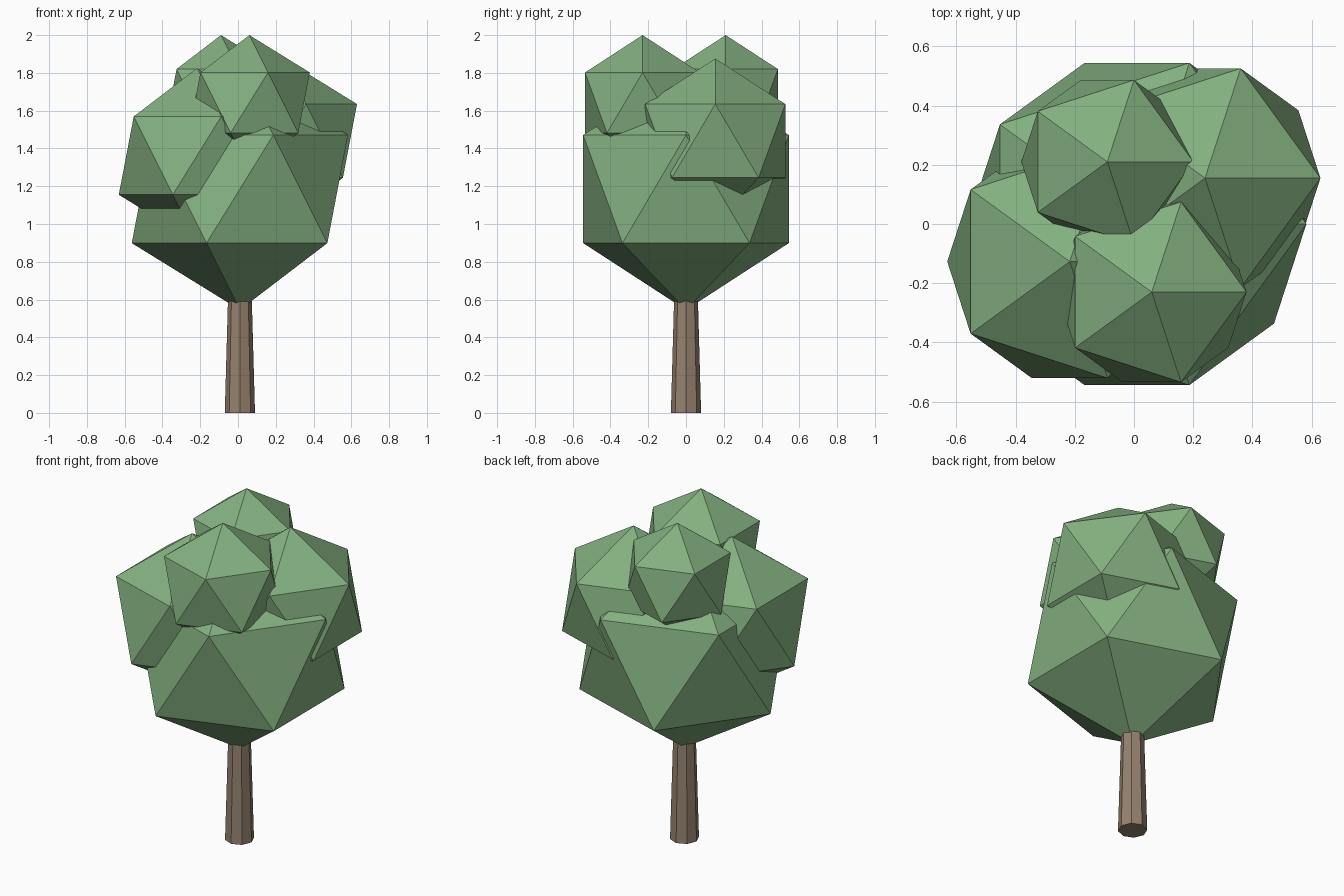
import bpy

if "Cube" in bpy.data.objects:
    bpy.data.objects.remove(bpy.data.objects["Cube"])


def material(name, color):
    mat = bpy.data.materials.new(name)
    mat.diffuse_color = (*color, 1.0)
    mat.use_nodes = True
    mat.node_tree.nodes["Principled BSDF"].inputs["Base Color"].default_value = mat.diffuse_color
    return mat


leaf_green = material("leaf_green", (0.231, 0.434, 0.216))
bark_brown = material("bark_brown", (0.305, 0.223, 0.159))


def finish(name, mat):
    obj = bpy.context.object
    obj.name = name
    obj.data.materials.append(mat)
    return obj


def foliage(name, radius, center):
    # flat-faced icosahedron clump
    bpy.ops.mesh.primitive_ico_sphere_add(subdivisions=1, radius=radius, location=center)
    return finish(name, leaf_green)


# Tapered eight-sided trunk, with a corner pointing along each axis
TRUNK_HEIGHT = 0.64
bpy.ops.mesh.primitive_cone_add(vertices=8, radius1=0.08, radius2=0.062,
                                depth=TRUNK_HEIGHT, location=(0.01, 0, TRUNK_HEIGHT / 2))
finish("trunk", bark_brown)

# Overlapping leaf clumps
foliage("main_foliage", 0.64, (0.01, 0.0, 1.185))
foliage("front_top_foliage", 0.358, (0.06, -0.23, 1.642))
foliage("back_top_foliage", 0.325, (-0.09, 0.21, 1.675))
foliage("left_foliage", 0.463, (-0.217, -0.127, 1.362))
foliage("right_foliage", 0.436, (0.24, 0.155, 1.44))
